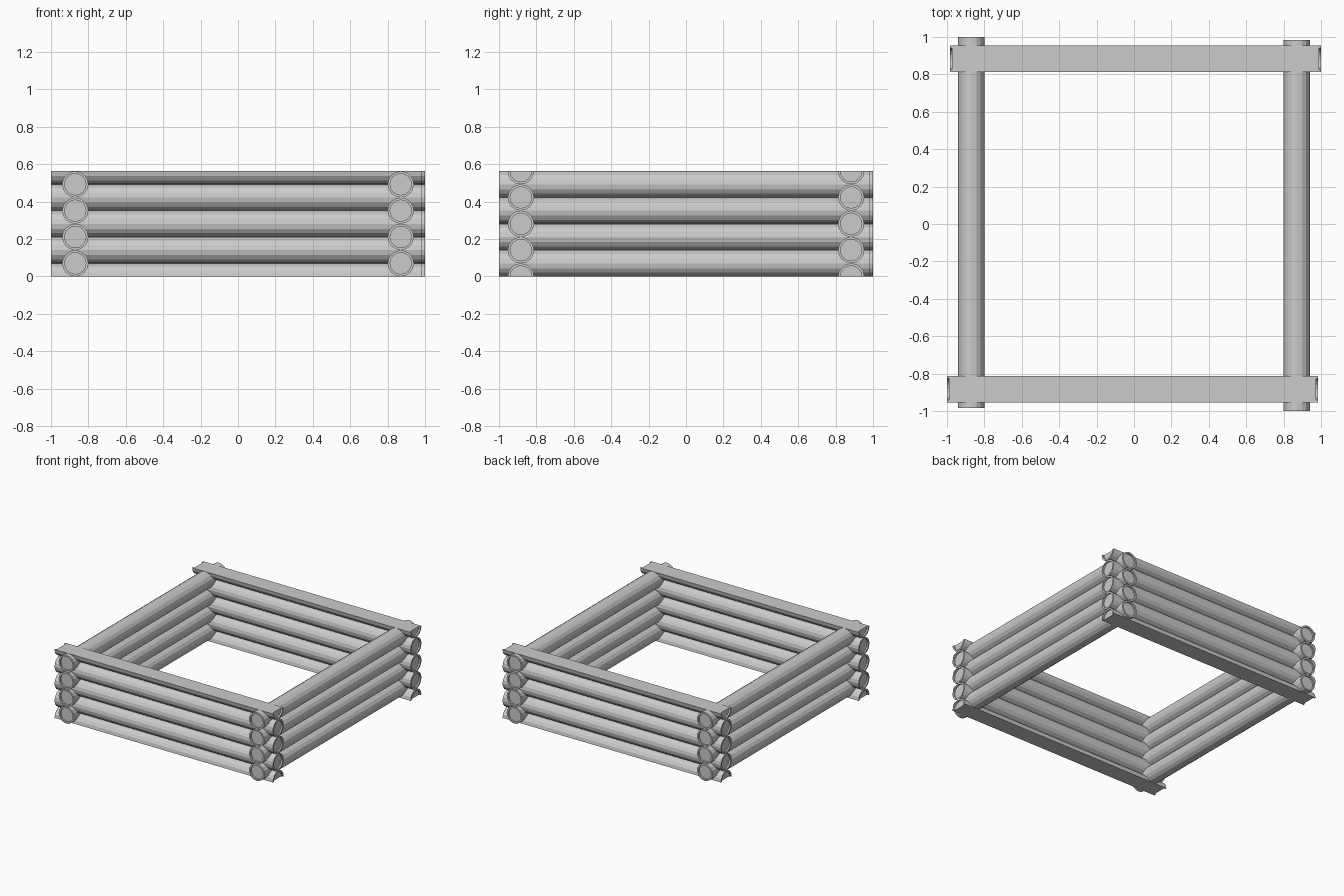
import bpy, bmesh
from math import cos, sin, tau

if "Cube" in bpy.data.objects:
    bpy.data.objects.remove(bpy.data.objects["Cube"], do_unlink=True)

SIDES = 16
R = 0.0704        # log radius
RIM = 0.057       # radius of the recessed end disc
RECESS = 0.012
X_SIDE, Y_WALL = 0.87, 0.883

grey = bpy.data.materials.new("light_grey")
grey.use_nodes = True
grey.diffuse_color = (0.6, 0.6, 0.6, 1)
grey.node_tree.nodes["Principled BSDF"].inputs["Base Color"].default_value = (0.6, 0.6, 0.6, 1)


def log(name, start, end, axis, offset, z, keep=0):
    """Log with recessed ends; keep = 1 / -1 leaves only the upper / lower half."""
    bm = bmesh.new()
    profile = [(start + RECESS, RIM), (start, RIM), (start, R),
               (end, R), (end, RIM), (end - RECESS, RIM)]
    rings = []
    for along, r in profile:
        ring = []
        for i in range(SIDES):
            a = tau * i / SIDES
            across, up = r * cos(a), r * sin(a)
            co = (along, offset + across, z + up) if axis == "x" else (offset + across, along, z + up)
            ring.append(bm.verts.new(co))
        rings.append(ring)
    for a, b in zip(rings, rings[1:]):
        for i in range(SIDES):
            j = (i + 1) % SIDES
            bm.faces.new((a[i], a[j], b[j], b[i]))
    bm.faces.new(rings[0])
    bm.faces.new(rings[-1])

    # Split the log lengthwise and close the flat cut
    if keep:
        bmesh.ops.bisect_plane(bm, geom=bm.verts[:] + bm.edges[:] + bm.faces[:], dist=1e-5,
                               plane_co=(0, 0, z), plane_no=(0, 0, keep), clear_inner=True)
        rim = [e for e in bm.edges if e.is_boundary]
        bmesh.ops.holes_fill(bm, edges=rim, sides=0)
    bmesh.ops.recalc_face_normals(bm, faces=bm.faces[:])

    mesh = bpy.data.meshes.new(name)
    bm.to_mesh(mesh)
    bm.free()
    mesh.materials.append(grey)
    bpy.context.collection.objects.link(bpy.data.objects.new(name, mesh))


# Front and back walls: half logs at bottom and top, whole logs between
for name, y, start, end in (("front", -Y_WALL, -1, 0.985), ("back", Y_WALL, -0.985, 1)):
    for i in range(5):
        keep = {0: 1, 4: -1}.get(i, 0)
        log(f"{name}_log_{i + 1}", start, end, "x", y, 2 * R * i, keep)

# Side walls: whole logs set half a step higher
for name, x, start, end in (("right", -X_SIDE, -0.985, 1), ("left", X_SIDE, -1, 0.985)):
    for i in range(4):
        log(f"{name}_log_{i + 1}", start, end, "y", x, R * (2 * i + 1))
